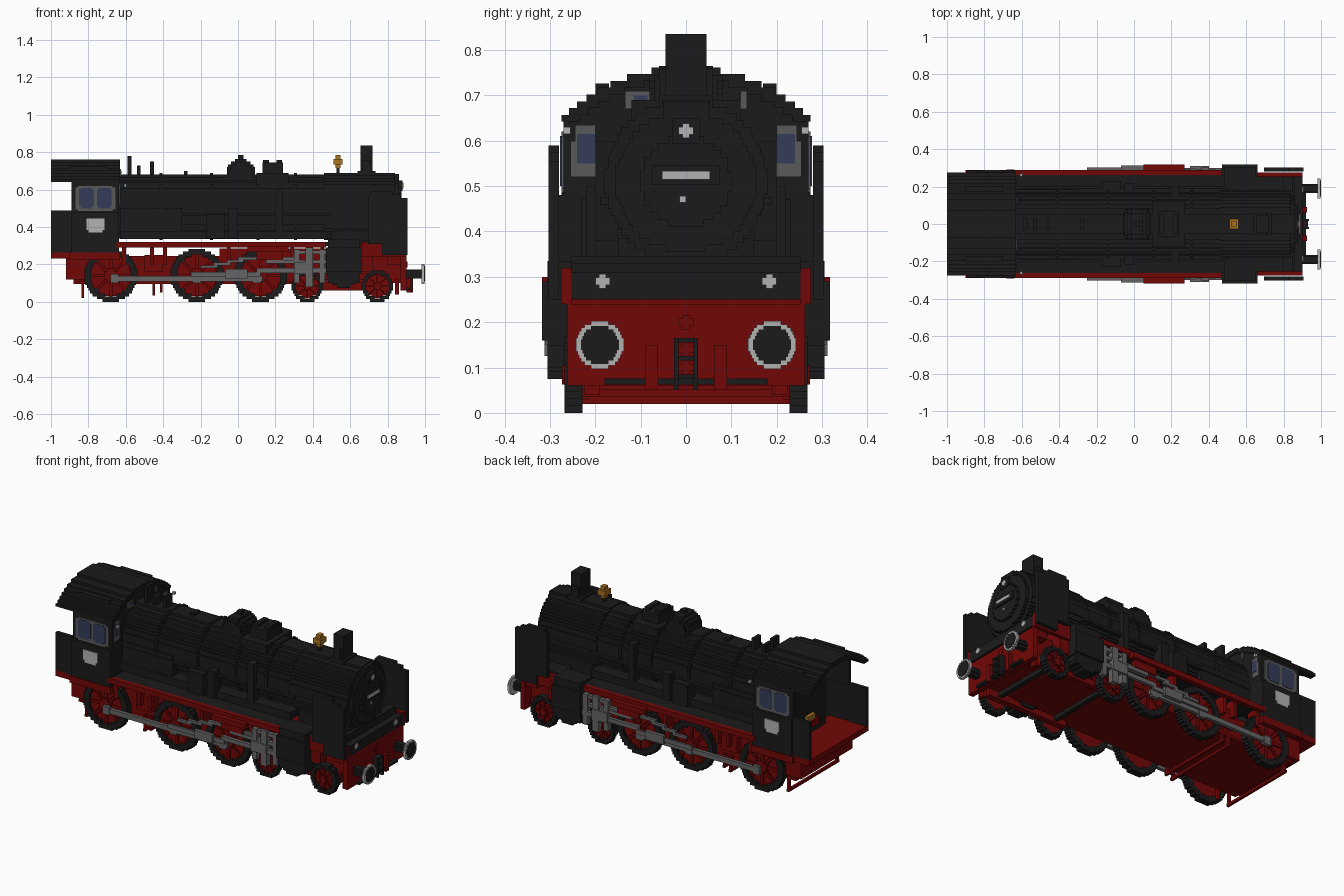
import bpy, bmesh, math
from mathutils import Matrix, Vector

if "Cube" in bpy.data.objects:
    bpy.data.objects.remove(bpy.data.objects["Cube"], do_unlink=True)

STEP = .015      # height of one stepped row
BOILER = .51     # boiler centre height
BOARD = .32      # running board top
DECK = .265      # cab floor top
SILL = .24       # front beam top
SIDE = .29       # outer face of boards and lower cab
WINDOW = .27     # outer face of the upper cab
BUFFER = .15     # buffer centre height
NOSE = .9        # front of the beam
THIN = .005      # thickness of a painted plate


def material(name, red, green, blue):
    mat = bpy.data.materials.new(name)
    mat.use_nodes = True
    mat.diffuse_color = (red, green, blue, 1)
    mat.node_tree.nodes["Principled BSDF"].inputs["Base Color"].default_value = mat.diffuse_color
    return mat


BLACK = material("soot black", .011, .011, .011)
RED = material("frame red", .17, .002, .002)
STEEL = material("rod steel", .13, .13, .13)
PALE = material("pale grey", .45, .45, .45)
FRAME = material("window grey", .1, .1, .1)
BLUE = material("glass blue", .035, .045, .1)
GOLD = material("brass", .4, .17, .015)


def part(name, mat, boxes, both=False):
    """Make one object from boxes of (x, y, z) ranges; both repeats them at -y."""
    bm = bmesh.new()
    for sign in ((1, -1) if both else (1,)):
        for x, y, z in boxes:
            low, high = Vector((x[0], y[0], z[0])), Vector((x[1], y[1], z[1]))
            middle, size = (low + high) / 2, high - low
            middle.y *= sign
            place = Matrix.Translation(middle) @ Matrix.Diagonal((*size, 1))
            bmesh.ops.create_cube(bm, size=1, matrix=place)
    mesh = bpy.data.meshes.new(name)
    bm.to_mesh(mesh)
    bm.free()
    mesh.materials.append(mat)
    bpy.context.collection.objects.link(bpy.data.objects.new(name, mesh))


def block(name, mat, x, y, z):
    part(name, mat, [(x, y, z)])


def pair(name, mat, x, y, z):
    part(name, mat, [(x, y, z)], both=True)


def around(centre, half):
    return centre - half, centre + half


def disc(axis, across, height, radius, span, hole=0, step=STEP):
    """Rows of a stepped disc or ring whose axis runs along x or y over span."""
    count = max(2, round(2 * radius / step))
    row = 2 * radius / count
    boxes = []
    for i in range(count):
        mid = (i + .5) * row - radius
        outer, inner = (round(2 * math.sqrt(max(0, r * r - mid * mid)) / row) * row / 2 for r in (radius, hole))
        for start, end in {(-outer, -inner), (inner, outer)}:
            flat = (across + start, across + end)
            z = around(height + mid, row / 2)
            boxes.append((span, flat, z) if axis == "x" else (flat, span, z))
    return boxes


def cross(x, y, z, arm):
    """A small plus sign facing the front end."""
    depth = (x, x + THIN)
    return [(depth, around(y, a), around(z, b)) for a, b in ((arm, arm / 2), (arm / 2, arm))]


# Boiler and smokebox
part("boiler", BLACK, disc("x", 0, BOILER, .172, (-.78, .48)))
part("smokebox", BLACK, disc("x", 0, BOILER, .18, (.46, .84)))
part("smokebox_door", BLACK, disc("x", 0, BOILER, .155, (.84, .86)))
part("door_centre", BLACK, disc("x", 0, BOILER, .1, (.86, .875)))
for x in (-.42, -.15, .1, .3):
    part("boiler_band", BLACK, disc("x", 0, BOILER, .18, (x, x + STEP)))
block("firebox", BLACK, x=(-.63, -.3), y=around(0, .185), z=(.345, .5))
block("boiler_skirt", BLACK, x=(-.63, .48), y=around(0, .2), z=(.335, .38))
pair("long_pipe", BLACK, x=(-.62, .5), y=(.16, .19), z=(.46, .475))
pair("air_pump", BLACK, x=(-.17, -.07), y=(.16, .23), z=(.34, .47))
pair("water_pump", BLACK, x=(-.05, 0), y=(.16, .22), z=(.34, .5))
pair("sand_pipe", BLACK, x=(.2, .24), y=(.15, .2), z=(.34, .6))

# Fittings on top
part("steam_dome", BLACK, disc("y", .015, .69, .075, (-.06, .06)))
part("steam_dome_waist", BLACK, disc("y", .015, .68, .065, (-.08, .08)))
block("dome_cap", BLACK, x=(0, .03), y=around(0, STEP), z=(.76, .785))
block("sand_box", BLACK, x=(.13, .24), y=around(0, .07), z=(.66, .745))
block("sand_box_base", BLACK, x=(.1, .27), y=around(0, .12), z=(.63, .69))
for x in (.15, .22):
    block("sand_lid", BLACK, x=around(x, STEP), y=around(0, .05), z=(.74, .76))
for x, top in ((-.58, .78), (-.53, .73), (-.46, .75), (-.28, .7)):
    block("safety_valve", BLACK, x=around(x, .01), y=around(0, .03), z=(.66, top))
block("chimney", BLACK, x=(.655, .72), y=around(0, .045), z=(.67, .835))
block("chimney_collar", BLACK, x=(.665, .71), y=around(0, .06), z=(.67, .76))
block("chimney_base", BLACK, x=(.64, .735), y=around(0, .06), z=(.67, .7))
block("bell", GOLD, x=around(.535, .024), y=around(0, .028), z=(.735, .765))
block("bell_core", GOLD, x=around(.535, .014), y=around(0, .016), z=(.715, .785))
block("bell_post", BLACK, x=around(.535, .008), y=around(0, .01), z=(.67, .715))
block("smokebox_step", BLACK, x=(.82, .86), y=around(0, .05), z=(.64, .685))

# Smoke deflectors and apron
deflector = (SIDE - .01, SIDE + .013)
pair("smoke_deflector", BLACK, x=(.695, .87), y=deflector, z=(.31, .575))
pair("deflector_top", BLACK, x=(.71, .83), y=deflector, z=(.575, .59))
pair("deflector_front", BLACK, x=(.87, .905), y=deflector, z=(.25, .555))
pair("deflector_foot", BLACK, x=(.77, .87), y=deflector, z=(.25, .31))
block("front_apron", BLACK, x=(.8, NOSE), y=around(0, .253), z=(SILL + .01, .31))
block("front_walkway", BLACK, x=(.64, .86), y=around(0, .253), z=(.3, .33))
block("apron_step", BLACK, x=(.8, .85), y=around(0, .253), z=(.31, .345))
block("smokebox_saddle", BLACK, x=(.5, .83), y=around(0, .15), z=(.2, .385))

# Cab with an arched roof
ARCH = .39
CROWN = .762


def roof_half(z):
    """Half width of the roof arch at a height."""
    return math.sqrt(max(0, ARCH ** 2 - (z - CROWN + ARCH) ** 2))


roof, gable = [], []
for i in range(8):
    z = (CROWN - (i + 1) * STEP, CROWN - i * STEP)
    half = min(roof_half(sum(z) / 2), SIDE - .015)
    roof.append(((-1, -.63), (max(0, roof_half(z[1] + STEP) - STEP), half), z))
    gable.append(((-.66, -.635), (0, half - THIN), z))
part("cab_roof", BLACK, roof, both=True)
part("cab_gable", BLACK, gable, both=True)
block("cab_front_wall", BLACK, x=(-.66, -.635), y=around(0, WINDOW), z=(DECK, roof[-1][2][0]))
pair("cab_side", BLACK, x=(-.89, -.635), y=(.26, SIDE - THIN), z=(DECK, .48))
pair("cab_side_top", BLACK, x=(-.89, -.635), y=(.25, WINDOW), z=(.48, .65))
pair("cab_rear_panel", BLACK, x=(-1, -.89), y=(.255, .275), z=(DECK, .49))
pair("roof_vent", BLACK, x=(-.9, -.7), y=(.17, .2), z=(.7, .726))
block("cab_floor", RED, x=(-1, -.63), y=around(0, .275), z=(.232, DECK))
block("backhead", BLACK, x=(-.8, -.7), y=around(0, .16), z=(DECK, .6))
block("backhead_valve", RED, x=(-.83, -.8), y=(-.06, .04), z=(.31, .35))
block("backhead_gauge", GOLD, x=(-.82, -.8), y=(-.04, .03), z=(.35, .38))

# Windows and plates on the cab
plate = (WINDOW, WINDOW + THIN)
glass = (WINDOW, WINDOW + 1.5 * THIN)
pair("window_frame", FRAME, x=(-.87, -.655), y=plate, z=around(.553, .058))
pair("window_frame_middle", FRAME, x=(-.855, -.67), y=plate, z=around(.553, .067))
for x in (-.81, -.715):
    pair("window_glass", BLUE, x=around(x, .04), y=glass, z=around(.555, .045))
    pair("window_glass_middle", BLUE, x=around(x, .03), y=glass, z=around(.555, .055))
pair("number_plate", PALE, x=(-.81, -.715), y=(.28, SIDE), z=(.385, .445))
pair("number_plate_foot", PALE, x=(-.8, -.725), y=(.28, SIDE), z=(.37, .39))
front = (-.635, -.63)
pair("front_window_frame", FRAME, x=front, y=(.2, .255), z=(.52, .6))
pair("front_window_top", FRAME, x=front, y=(.2, .245), z=(.6, .635))
pair("front_window_glass", BLUE, x=(-.63, -.627), y=(.2, .24), z=(.55, .615))
block("gable_window", FRAME, x=(-.63, -.625), y=(-.135, -.08), z=(.67, .71))
block("gable_glass", BLUE, x=(-.625, -.622), y=(-.115, -.085), z=(.685, .7))
block("narrow_gable_window", FRAME, x=(-.63, -.625), y=(.12, .135), z=(.67, .71))
pair("cab_lamp", PALE, x=(-.61, -.595), y=(.255, WINDOW), z=(.615, .63))

# Running boards
pair("running_board", BLACK, x=(-.63, .66), y=(.16, .262), z=(.3, BOARD))
pair("board_edge", RED, x=(-.65, .47), y=(.262, SIDE), z=(SIDE, BOARD))
pair("front_board_edge", RED, x=(.66, NOSE), y=(.253, .276), z=(SILL, BOARD))
pair("rear_board_edge", RED, x=(-NOSE, -.63), y=(.262, SIDE), z=(.225, DECK))
for x in (-.61, -.46, -.39, -.05, .29, .45):
    pair("board_bracket", RED, x=around(x, .01), y=(.2, .27), z=(.2, .3))

# Frame, beams and steps
block("main_frame", RED, x=around(0, .88), y=around(0, .2), z=(.1, .245))
block("inner_frame", RED, x=(-.1, .47), y=around(0, .2), z=(SILL, .285))
block("front_frame", RED, x=(.64, .72), y=around(0, .26), z=(.16, .3))
block("rear_frame", RED, x=(-.92, -.78), y=around(0, .24), z=(.12, SILL))
block("middle_frame", RED, x=(-.5, -.4), y=around(0, .24), z=(.16, .25))
block("frame_underside", RED, x=(-.88, .66), y=around(0, .23), z=(.095, .11))
block("front_beam", RED, x=(.87, NOSE), y=around(0, .262), z=(.06, SILL))
block("beam_shelf", RED, x=(.8, .88), y=around(0, .253), z=(.2, .25))
for x, z in ((-.83, .02), (-.45, .035), (-.41, .05)):
    block("cross_rod", RED, x=around(x, STEP / 2), y=around(0, .235), z=(z, z + STEP))
    pair("rod_hanger", RED, x=around(x, STEP / 2), y=(.215, .23), z=(z, .13))
pair("rear_step", RED, x=(-.76, -.745), y=(.215, .23), z=(.03, .12))
pair("bogie_frame", RED, x=(.3, .82), y=(.19, .225), z=(.06, .12))
pair("guard_iron", RED, x=(.84, .86), y=(.19, .225), z=(.04, .12))


# Wheels, each a ring with a web, hub and eight spokes
def wheel(name, x, r):
    back, face = .228, .268
    part(name + "_tyre", BLACK, disc("y", x, r, r, (back, face), hole=r * .76), both=True)
    part(name + "_web", RED, disc("y", x, r, r * .78, (back, face - STEP)), both=True)
    part(name + "_hub", RED, disc("y", x, r, r * .25, (back, face + THIN)), both=True)
    part(name + "_axle", BLACK, disc("y", x, r, r * .15, (-back, back)))
    spokes = []
    for k in range(8):
        angle = k * math.pi / 4
        for j in range(2, 8):
            reach = r * j / 9.5
            spokes.append((around(x + math.cos(angle) * reach, r * .055), (back, face - THIN),
                           around(r + math.sin(angle) * reach, r * .055)))
    part(name + "_spokes", RED, spokes, both=True)


for name, x in (("rear_driver", -.68), ("middle_driver", -.22), ("front_driver", .12)):
    wheel(name, x, .142)
for name, x in (("rear_bogie_wheel", .37), ("front_bogie_wheel", .745)):
    wheel(name, x, .084)

# Cylinders, rods and valve gear
part("cylinder", BLACK, disc("y", .565, .17, .095, (.18, .305)), both=True)
pair("cylinder_block", BLACK, x=(.48, .65), y=(.18, .305), z=(.1, .335))
pair("cylinder_cover", BLACK, x=(.47, .66), y=(.2, .318), z=(.16, SIDE))
pair("coupling_rod", STEEL, x=(-.67, .13), y=(.27, SIDE), z=(.11, .138))
for x in (-.66, -.22, .1):
    pair("rod_bearing", STEEL, x=around(x, .022), y=(.27, .292), z=(.1, .148))
pair("main_rod", STEEL, x=(-.25, .12), y=(SIDE, .302), z=(.135, .16))
pair("main_rod_end", STEEL, x=(-.07, .05), y=(SIDE, .312), z=(.125, .175))
pair("piston_rod", STEEL, x=(.1, .47), y=(.28, .3), z=(.155, .18))
pair("crosshead", STEEL, x=(.3, .4), y=(.28, .31), z=(.15, .21))
pair("crosshead_hanger", STEEL, x=(.36, .4), y=(.27, .305), z=(.08, SIDE))
for x in (.315, .45):
    pair("slide_hanger", STEEL, x=around(x, STEP), y=(.27, .3), z=(.1, .28))
pair("slide_bar", STEEL, x=(.15, .48), y=(.27, .295), z=(.205, .225))
pair("valve_spindle", STEEL, x=(.3, .47), y=(.27, .295), z=(.255, .275))
for i in range(4):
    x, z = i * .07 - .2, i * STEP + .18
    pair("eccentric_rod", STEEL, x=(x, x + .09), y=(.27, .285), z=(z, z + STEP))
pair("radius_rod", STEEL, x=(0, .3), y=(.27, .285), z=(.225, SILL))
pair("link_hanger", RED, x=(.05, .27), y=(.285, .318), z=(.268, .3))
pair("link_plate", RED, x=(.1, .24), y=(.27, .3), z=(.225, .27))

# Buffers
part("buffer_shaft", BLACK, disc("x", .19, BUFFER, .024, (NOSE, .985)), both=True)
part("buffer_rim", PALE, disc("x", .19, BUFFER, .053, (.982, .998), step=STEP / 2), both=True)
part("buffer_face", BLACK, disc("x", .19, BUFFER, .042, (.99, 1), step=STEP / 2), both=True)

# Lamps and front plates
part("lower_lamp", PALE, cross(NOSE, .184, SIDE, .016), both=True)
block("top_lamp_body", BLACK, x=(.84, .88), y=around(0, .03), z=around(.622, .028))
part("top_lamp", PALE, cross(.88, 0, .622, .016))
block("front_plate_back", BLACK, x=(.87, .885), y=around(0, .075), z=around(.524, .022))
block("front_plate", PALE, x=(.885, .89), y=around(0, .053), z=around(.524, .009))
block("door_handle", PALE, x=(.875, .88), y=(-.014, 0), z=(.464, .478))

# Coupling and hoses
pair("coupling_link", BLACK, x=(NOSE, .935), y=(.017, .027), z=(.05, .165))
for z in (.08, .12, .16):
    block("coupling_bar", BLACK, x=(NOSE, .93), y=around(0, .027), z=around(z, THIN))
block("beam_rail", BLACK, x=(NOSE, .92), y=around(0, .18), z=(.063, .076))
for z in (.1, .14, .2):
    part("coupling_hook", RED, cross(NOSE, 0, z, .016))
pair("brake_hose", RED, x=(NOSE, .925), y=(.062, .09), z=(.05, BUFFER))
